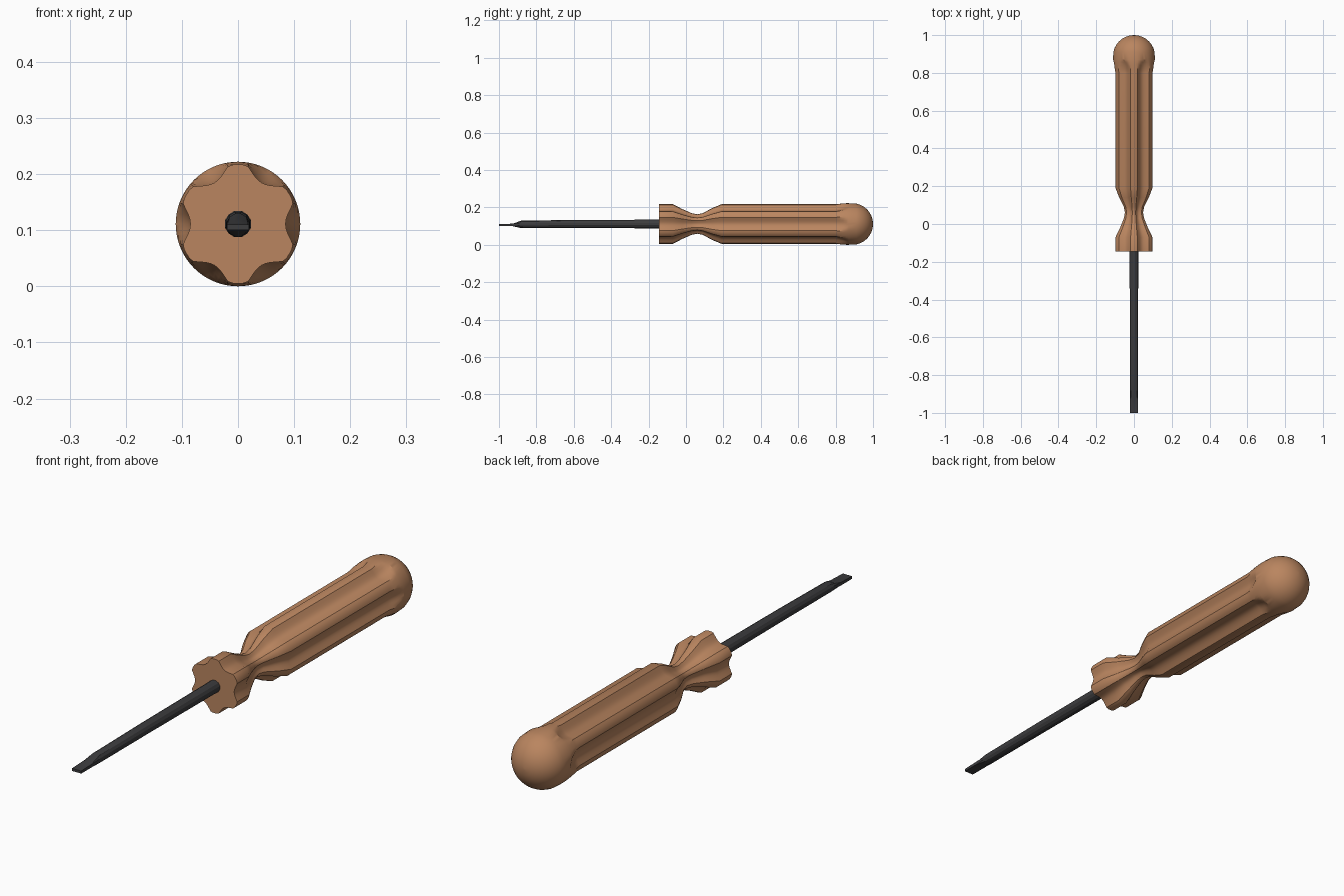
import bpy, bmesh, math

cube = bpy.data.objects.get("Cube")
if cube:
    bpy.data.objects.remove(cube, do_unlink=True)

AXIS_Z = 0.111


def material(name, rgb):
    m = bpy.data.materials.new(name)
    m.use_nodes = True
    m.diffuse_color = (*rgb, 1)
    bsdf = m.node_tree.nodes["Principled BSDF"]
    bsdf.inputs["Base Color"].default_value = (*rgb, 1)
    bsdf.inputs["Roughness"].default_value = 0.6
    return m


def loft(name, rings, mat, angle):
    """Skin a row of closed rings that share a vertex count and cap both ends."""
    bm = bmesh.new()
    rows = [[bm.verts.new(p) for p in ring] for ring in rings]
    n = len(rows[0])
    for a, b in zip(rows, rows[1:]):
        for i in range(n):
            j = (i + 1) % n
            bm.faces.new((a[i], a[j], b[j], b[i]))
    bm.faces.new(rows[0])
    bm.faces.new(rows[-1])
    bmesh.ops.recalc_face_normals(bm, faces=bm.faces[:])
    mesh = bpy.data.meshes.new(name)
    bm.to_mesh(mesh)
    bm.free()
    mesh.materials.append(mat)
    obj = bpy.data.objects.new(name, mesh)
    bpy.context.collection.objects.link(obj)
    bpy.ops.object.select_all(action="DESELECT")
    obj.select_set(True)
    bpy.context.view_layer.objects.active = obj
    bpy.ops.object.shade_smooth_by_angle(angle=math.radians(angle))
    return obj


def angles(n):
    return [math.tau * i / n for i in range(n)]


wood = material("warm brown wood", (0.49, 0.235, 0.115))
steel = material("dark steel", (0.045, 0.045, 0.048))


# Handle: six scooped flutes between narrow ridges, with a waist near the front
def flute(t):
    """Share of the ridge radius left at angle t, above one on the ridges."""
    sixth = math.tau / 6
    off = abs((t + sixth / 2) % sixth - sixth / 2)
    return 0.8 + 0.2 * (off / math.radians(21)) ** 2


def handle_ring(y, radius, lift):
    ring = []
    for t in angles(72):
        r = radius * min(1, flute(t) + lift)
        ring.append((r * math.cos(t), y, AXIS_Z + r * math.sin(t)))
    return ring


# position, ridge radius, how far the flutes have run out
stations = [
    (-0.145, 0.106, 0), (-0.07, 0.106, 0), (-0.02, 0.080, 0),
    (0.03, 0.058, 0), (0.06, 0.052, 0), (0.09, 0.058, 0),
    (0.14, 0.085, 0), (0.19, 0.106, 0), (0.8, 0.106, 0),
    (0.82, 0.108, 0.03), (0.84, 0.110, 0.07), (0.857, 0.111, 0.13),
    (0.87, 0.111, 0.2),
]
rings = [handle_ring(*s) for s in stations]

# Rounded pommel
for k in range(1, 9):
    a = math.radians(88) * k / 8
    rings.append(handle_ring(0.89 + 0.11 * math.sin(a), 0.111 * math.cos(a), 0.3))
loft("handle", rings, wood, 28)


# Shaft: slightly tapered rod, flattened into a thin blade at the tip
def shaft_ring(y, radius, half_width, half_height, z):
    ring = []
    for t in angles(12):
        t += math.pi / 12
        x = max(-half_width, min(half_width, radius * math.cos(t)))
        h = max(-half_height, min(half_height, radius * math.sin(t)))
        ring.append((x, y, z + h))
    return ring


shaft = [
    (-0.14, 0.024, 1, 1, AXIS_Z),
    (-0.57, 0.0225, 1, 1, AXIS_Z),
    (-0.88, 0.021, 1, 1, 0.109),
    (-0.925, 0.025, 0.02, 0.007, 0.106),
    (-1.0, 0.025, 0.02, 0.005, 0.105),
]
loft("shaft_and_blade", [shaft_ring(*s) for s in shaft], steel, 25)
